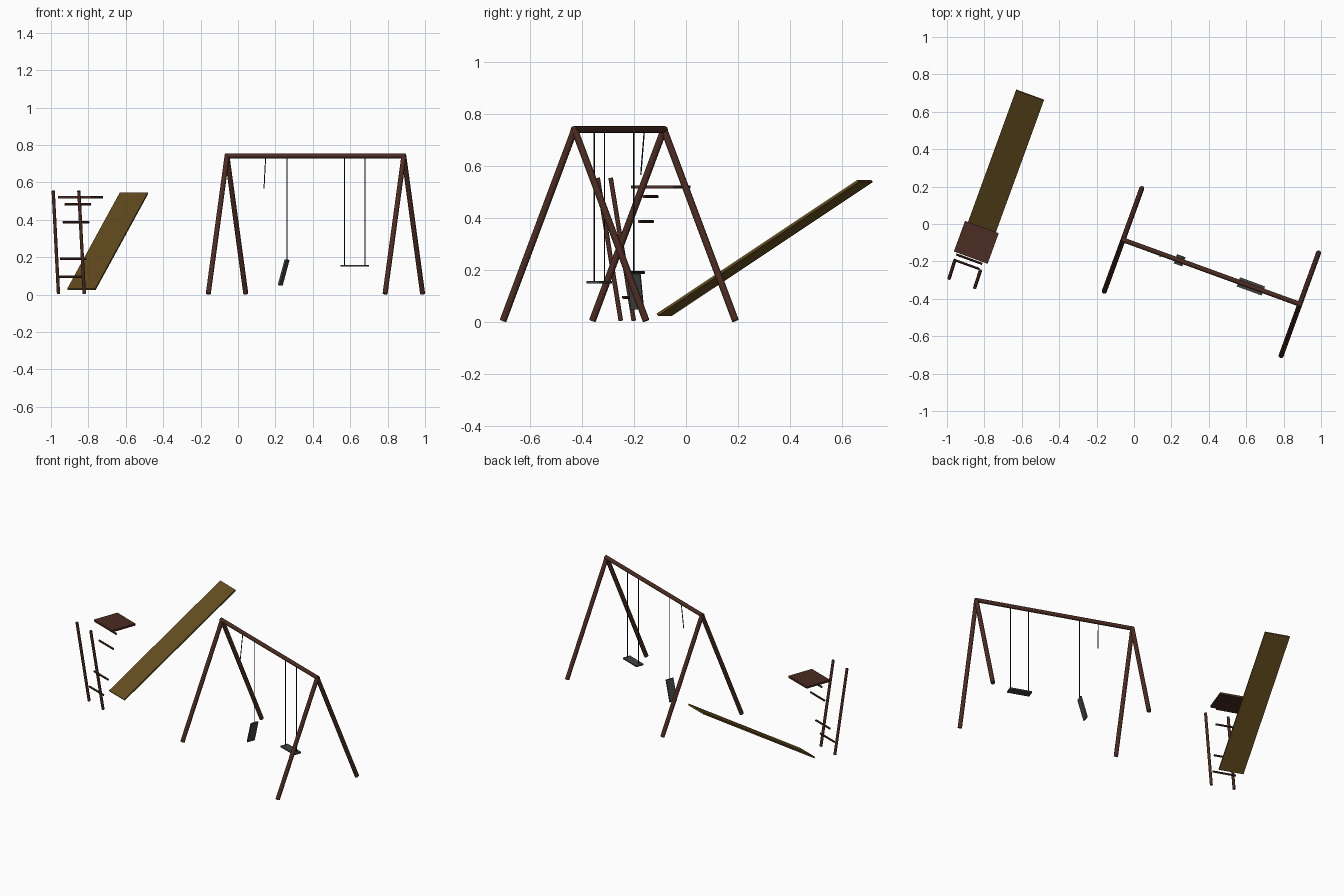
import bpy
import math
from mathutils import Vector, Matrix

cube = bpy.data.objects.get("Cube")
if cube:
    bpy.data.objects.remove(cube, do_unlink=True)


def material(name, r, g, b):
    m = bpy.data.materials.new(name)
    m.use_nodes = True
    m.diffuse_color = (r, g, b, 1)
    m.node_tree.nodes["Principled BSDF"].inputs["Base Color"].default_value = (r, g, b, 1)
    return m


WOOD = material("dark red wood", 0.070, 0.025, 0.016)
SLIDE = material("olive wood", 0.127, 0.075, 0.014)
SEAT = material("dark grey rubber", 0.054, 0.060, 0.054)
ROPE = material("black rope", 0.012, 0.012, 0.012)

# Everything stands turned about z: U runs along the beam, V across it
TURN = Matrix.Rotation(math.radians(-20), 4, 'Z')
U = TURN @ Vector((1, 0, 0))
V = TURN @ Vector((0, 1, 0))
UP = Vector((0, 0, 1))


def rod(name, a, b, radius, mat, sides=12):
    a, b = Vector(a), Vector(b)
    bpy.ops.mesh.primitive_cylinder_add(vertices=sides, radius=radius, depth=(b - a).length)
    ob = bpy.context.object
    ob.name = name
    ob.matrix_world = Matrix.Translation((a + b) / 2) @ (b - a).to_track_quat('Z', 'Y').to_matrix().to_4x4()
    ob.data.materials.append(mat)
    bpy.ops.object.shade_smooth_by_angle(angle=math.radians(40))


def board(name, centre, size, mat, axis='X', tilt=0):
    bpy.ops.mesh.primitive_cube_add(size=1)
    ob = bpy.context.object
    ob.name = name
    ob.data.transform(Matrix.Diagonal((*size, 1)))
    ob.matrix_world = Matrix.Translation(centre) @ TURN @ Matrix.Rotation(math.radians(tilt), 4, axis)
    ob.data.materials.append(mat)


# Swing frame: top beam and two pairs of splayed legs
mid = Vector((0.414, -0.257, 0))
top = 0.741
rod("swing_beam", mid - U * 0.512 + UP * top, mid + U * 0.512 + UP * top, 0.013, WOOD)
for side, u in (("right", -0.503), ("left", 0.503)):
    for end, v in (("front", -0.293), ("back", 0.293)):
        rod(f"{side}_{end}_leg", mid + U * u + UP * top,
            mid + U * u + V * v + UP * 0.005, 0.0135, WOOD)

# Whole swing: level seat on two ropes
for i, u in enumerate((0.166, 0.282)):
    rod(f"swing_rope_{i}", mid + U * u + UP * top, mid + U * u + UP * 0.155, 0.0026, ROPE, 8)
board("swing_seat", mid + U * 0.224 + UP * 0.154, (0.142, 0.052, 0.01), SEAT)

# Broken swing: seat dangling from one rope, the other rope snapped
rod("dangling_rope", mid + U * -0.162 + UP * top, mid + U * -0.162 + UP * 0.178, 0.0026, ROPE, 8)
board("dangling_seat", (0.244, -0.194, 0.118), (0.142, 0.052, 0.01), SEAT, 'Y', -74)
rod("snapped_rope", mid + U * -0.283 + UP * top, (0.139, -0.174, 0.567), 0.0026, ROPE, 8)

# Slide plank rising towards the back
low, high = Vector((-0.836, -0.084, 0.028)), Vector((-0.557, 0.690, 0.543))
slope = math.degrees(math.asin((high.z - low.z) / (high - low).length))
board("slide", (low + high) / 2, (0.159, (high - low).length, 0.01), SLIDE, 'X', slope)

# Platform
board("platform", (-0.843, -0.098, 0.520), (0.192, 0.174, 0.013), WOOD)

# Ladder: two leaning rails and loose rungs behind them
rod("ladder_rail_right", (-0.988, -0.290, 0.555), (-0.960, -0.201, 0.005), 0.009, WOOD)
rod("ladder_rail_left", (-0.851, -0.340, 0.555), (-0.822, -0.251, 0.005), 0.009, WOOD)
rungs = ((-0.856, -0.136, 0.483), (-0.866, -0.154, 0.387),
         (-0.881, -0.188, 0.191), (-0.895, -0.216, 0.095))
for i, p in enumerate(rungs):
    c = Vector(p)
    rod(f"ladder_rung_{i}", c - U * 0.074, c + U * 0.074, 0.0062, WOOD, 8)
